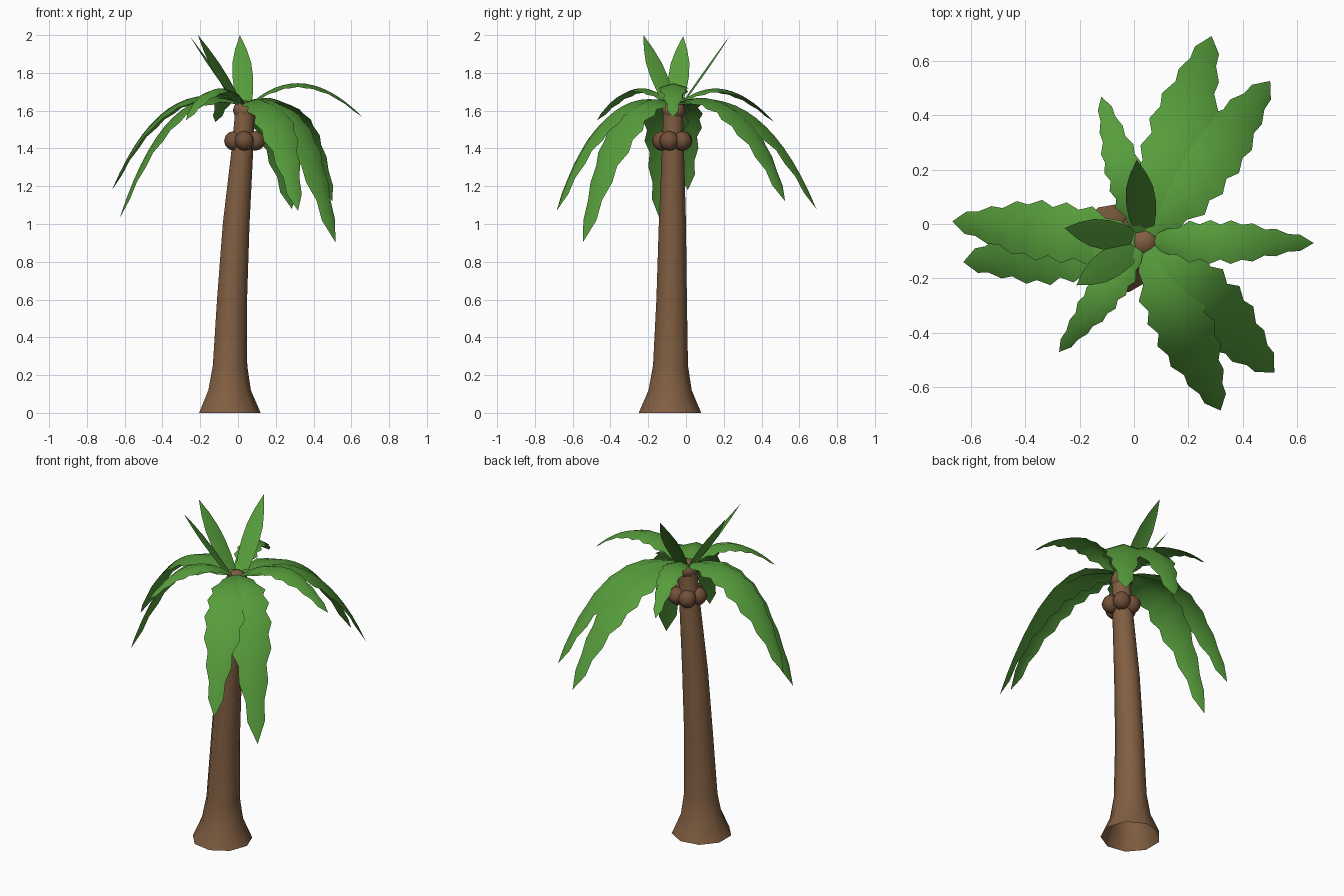
import bpy, bmesh, math
from mathutils import Vector

if "Cube" in bpy.data.objects:
    bpy.data.objects.remove(bpy.data.objects["Cube"])


def material(name, rgb):
    m = bpy.data.materials.new(name)
    m.diffuse_color = (*rgb, 1)
    m.use_nodes = True
    m.node_tree.nodes["Principled BSDF"].inputs["Base Color"].default_value = m.diffuse_color
    return m


BARK = material("bark brown", (0.22, 0.113, 0.054))
NUT = material("coconut brown", (0.17, 0.08, 0.042))
LEAF = material("leaf green", (0.095, 0.34, 0.045))
HUB = Vector((0.04, -0.063, 1.63))


def make_object(name, bm, mat):
    mesh = bpy.data.meshes.new(name)
    bm.to_mesh(mesh)
    bm.free()
    mesh.materials.append(mat)
    mesh.shade_smooth()
    ob = bpy.data.objects.new(name, mesh)
    bpy.context.collection.objects.link(ob)
    return ob


def ball(name, centre, radius, squash, segs, rings, mat):
    bm = bmesh.new()
    bmesh.ops.create_uvsphere(bm, u_segments=segs, v_segments=rings, radius=radius)
    for v in bm.verts:
        v.co.z *= squash
        v.co += Vector(centre)
    return make_object(name, bm, mat)


def leaf(name, p0, p1, p2, segs, width_at, fold):
    """Folded blade along a quadratic curve; width_at(i, t) gives the half width."""
    bm = bmesh.new()
    flat = Vector((p2.x - p0.x, p2.y - p0.y, 0)).normalized()
    side = Vector((-flat.y, flat.x, 0))
    rows = []
    for i in range(segs):
        t = i / segs
        c = p0 * (1 - t) ** 2 + p1 * (2 * t * (1 - t)) + p2 * t * t
        tangent = ((p1 - p0) * (1 - t) + (p2 - p1) * t).normalized()
        up = tangent.cross(side)
        w = width_at(i, t)
        rows.append([bm.verts.new(c + side * (s * w) - up * (abs(s) * w * fold))
                     for s in (-1, 0, 1)])
    tip = bm.verts.new(p2)
    for a, b in zip(rows, rows[1:]):
        for k in (0, 1):
            bm.faces.new((a[k], b[k], b[k + 1], a[k + 1]))
    for k in (0, 1):
        bm.faces.new((rows[-1][k], tip, rows[-1][k + 1]))
    return make_object(name, bm, LEAF)


# Trunk: leaning, flared at the foot (z, centre x, centre y, radius)
TRUNK = [(0, -0.048, -0.085, 0.168), (0.12, -0.048, -0.084, 0.116),
         (0.25, -0.045, -0.082, 0.094), (0.6, -0.034, -0.076, 0.082),
         (1.0, -0.012, -0.072, 0.073), (1.4, 0.022, -0.069, 0.059),
         (1.6, 0.035, -0.068, 0.053)]
bm = bmesh.new()
SIDES = 9
loops = [[bm.verts.new((x + r * math.cos(2 * math.pi * k / SIDES),
                        y + r * math.sin(2 * math.pi * k / SIDES), z))
          for k in range(SIDES)] for z, x, y, r in TRUNK]
for a, b in zip(loops, loops[1:]):
    for k in range(SIDES):
        n = (k + 1) % SIDES
        bm.faces.new((a[k], a[n], b[n], b[k]))
make_object("trunk", bm, BARK)

# Crown knob and ring of coconuts
ball("crown_knob", (0.036, -0.065, 1.602), 0.063, 0.85, 8, 6, BARK)
for k in range(5):
    a = math.radians(340 + 72 * k)
    ball(f"coconut_{k + 1}", (0.036 + 0.06 * math.cos(a), -0.068 + 0.06 * math.sin(a), 1.44),
         0.052, 1, 8, 6, NUT)

# Drooping serrated fronds (tip x, tip y, tip z, lift of the arch)
FRONDS = [(0.285, 0.69, 1.08, 0.13), (0.50, 0.525, 1.12, 0.15),
          (0.66, -0.07, 1.565, 0.25), (0.515, -0.545, 0.905, 0.14),
          (0.318, -0.685, 1.07, 0.13), (-0.275, -0.47, 1.55, 0.2),
          (-0.627, -0.14, 1.03, 0.16), (-0.667, 0.01, 1.18, 0.18),
          (-0.12, 0.467, 1.54, 0.2)]
for n, (x, y, z, lift) in enumerate(FRONDS):
    p2 = Vector((x, y, z))
    flat = Vector((x - HUB.x, y - HUB.y, 0))
    reach = flat.length
    p0 = HUB + flat.normalized() * 0.035 + Vector((0, 0, 0.015))
    p1 = HUB + flat * (0.5 if z > 1.5 else 0.63) + Vector((0, 0, lift))
    length = (p1 - p0).length * 0.5 + (p2 - p1).length * 0.5 + (p2 - p0).length * 0.5

    def serrated(i, t, half=0.115 * length):
        body = min(1, 0.4 + 2.6 * t) * min(1, 0.25 + 1.75 * (1 - t))
        return half * body * (1.0 if i % 2 else 0.8)
    leaf(f"frond_{n + 1}", p0, p1, p2, 14, serrated, 0.3)

# Young upright leaves with plain edges
for n, (x, y, z) in enumerate([(0.01, 0.235, 2.0), (-0.255, -0.015, 1.995), (-0.212, -0.225, 2.0)]):
    p2 = Vector((x, y, z))
    flat = Vector((x - HUB.x, y - HUB.y, 0)).normalized()
    p0 = HUB + flat * 0.035
    p1 = (p0 + p2) / 2 + Vector((0, 0, 0.01))
    leaf(f"young_leaf_{n + 1}", p0, p1, p2, 5,
         lambda i, t: (0.035, 0.05, 0.055, 0.05, 0.03)[i], 0.12)
